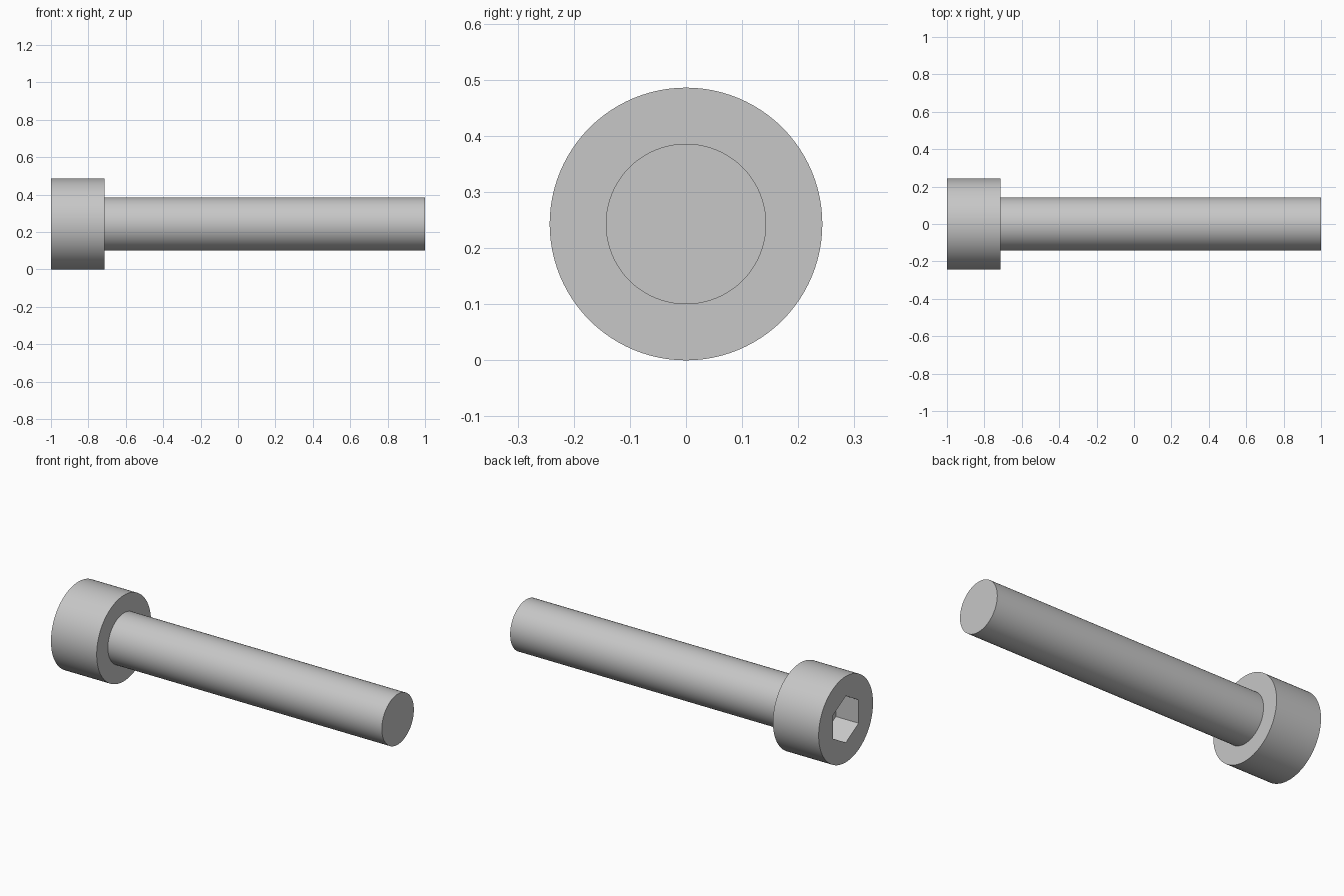
import bpy
import bmesh
import math
from mathutils import Matrix

cube = bpy.data.objects.get("Cube")
if cube:
    bpy.data.objects.remove(cube, do_unlink=True)

HEAD_R = 0.243          # the head rests on the ground, so this is also the axis height
SHANK_R = 0.143
HEAD_END = -0.714
SOCKET_FLOOR = -0.857
SOCKET_FLATS = 0.2286   # distance across the flats of the hexagon

steel = bpy.data.materials.new("grey steel")
steel.use_nodes = True
grey = (0.57, 0.57, 0.57, 1)
steel.diffuse_color = grey
steel.node_tree.nodes["Principled BSDF"].inputs["Base Color"].default_value = grey


def rod(name, x0, x1, radius, sides, spin=0):
    """Capped prism lying along x between x0 and x1."""
    bm = bmesh.new()
    place = (Matrix.Translation(((x0 + x1) / 2, 0, HEAD_R))
             @ Matrix.Rotation(math.pi / 2, 4, 'Y')
             @ Matrix.Rotation(spin, 4, 'Z'))
    bmesh.ops.create_cone(bm, cap_ends=True, segments=sides, radius1=radius,
                          radius2=radius, depth=x1 - x0, matrix=place)
    mesh = bpy.data.meshes.new(name)
    bm.to_mesh(mesh)
    bm.free()
    mesh.materials.append(steel)
    obj = bpy.data.objects.new(name, mesh)
    bpy.context.collection.objects.link(obj)
    return obj


def activate(obj):
    bpy.ops.object.select_all(action='DESELECT')
    obj.select_set(True)
    bpy.context.view_layer.objects.active = obj


# Head and plain shank; the shank is seated slightly inside the head
head = rod("head", -1, HEAD_END, HEAD_R, 96)
shank = rod("shank", HEAD_END - 0.04, 1, SHANK_R, 96)

# Hexagonal drive socket, with corners pointing up and down
cutter = rod("socket_cutter", -1.1, SOCKET_FLOOR,
             SOCKET_FLATS / math.sqrt(3), 6, math.pi / 6)
cutter.hide_render = True
cut = head.modifiers.new("socket", 'BOOLEAN')
cut.operation = 'DIFFERENCE'
cut.solver = 'EXACT'
cut.object = cutter
activate(head)
bpy.ops.object.modifier_apply(modifier=cut.name)
bpy.data.objects.remove(cutter, do_unlink=True)

# Smooth round sides, crisp rims and socket edges
for part in (head, shank):
    activate(part)
    bpy.ops.object.shade_smooth_by_angle(angle=math.radians(30))
